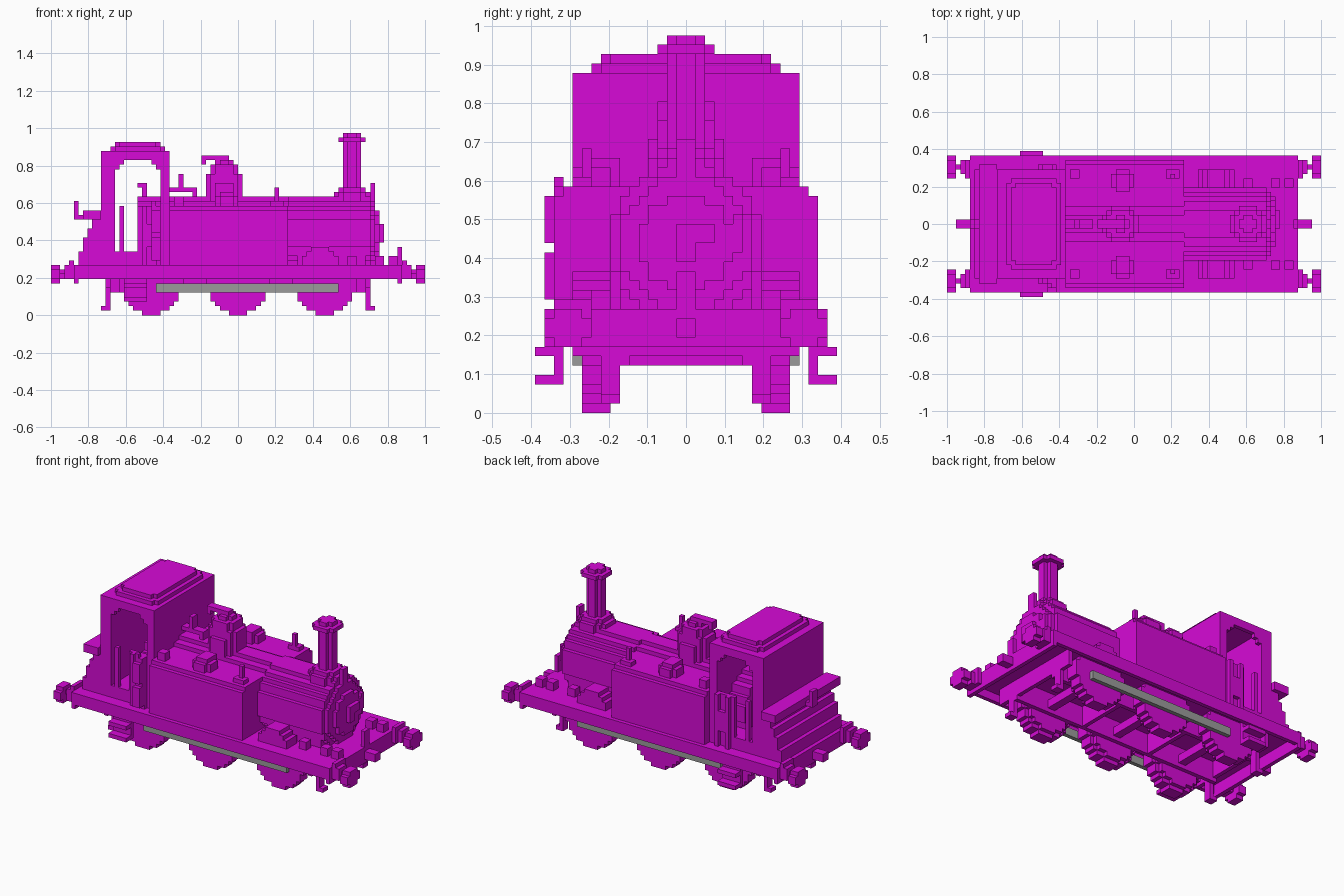
import bpy, bmesh
from math import sqrt
from mathutils import Matrix

U = 2 / 82  # size of one building block

cube = bpy.data.objects.get("Cube")
if cube:
    bpy.data.objects.remove(cube)


def material(name, colour):
    m = bpy.data.materials.new(name)
    m.use_nodes = True
    m.diffuse_color = (*colour, 1)
    m.node_tree.nodes["Principled BSDF"].inputs["Base Color"].default_value = (*colour, 1)
    return m


MAGENTA = material("magenta paint", (0.68, 0.003, 0.68))
GREY = material("rod grey", (0.33, 0.33, 0.33))


def part(name, boxes, mirror="", mat=MAGENTA):
    """Blocky part from (x0, x1, y0, y1, z0, z1) boxes, mirrored over the given axes."""
    for axis in mirror:
        k = 2 * "xy".index(axis)
        boxes = boxes + [b[:k] + (-b[k + 1], -b[k]) + b[k + 2:] for b in boxes]
    bm = bmesh.new()
    for b in boxes:
        lo, hi = b[0::2], b[1::2]
        size = [(h - l) * U for l, h in zip(lo, hi)]
        mid = [(h + l) * U / 2 for l, h in zip(lo, hi)]
        bmesh.ops.create_cube(bm, size=1, matrix=Matrix.LocRotScale(mid, None, size))
    mesh = bpy.data.meshes.new(name)
    bm.to_mesh(mesh)
    bm.free()
    mesh.materials.append(mat)
    ob = bpy.data.objects.new(name, mesh)
    bpy.context.scene.collection.objects.link(ob)
    return ob


def rows(r, top=99):
    """Stepped disc as (half width, row) pairs."""
    n = int(r + 0.5)
    return [(round(sqrt(r * r - (i + 0.5) ** 2)), i) for i in range(-n, n) if i < top]


def disc_x(x0, x1, z, r):
    return [(x0, x1, -h, h, z + i, z + i + 1) for h, i in rows(r)]


def disc_y(x, y0, y1, z, r, top=99):
    return [(x - h, x + h, y0, y1, z + i, z + i + 1) for h, i in rows(r, top)]


def disc_z(x, y, z0, z1, r):
    return [(x - h, x + h, y + i, y + i + 1, z0, z1) for h, i in rows(r)]


def clipped(x0, x1, y0, y1, z0, z1):
    """Slab with its four upright corners notched."""
    return [(x0 + 1, x1 - 1, y0, y1, z0, z1), (x0, x1, y0 + 1, y1 - 1, z0, z1)]


# Footplate, beams and underframe
part("footplate", [(-36, 36, -15, 15, 10, 11)])
part("valance", [(-36, 36, 14, 15, 8, 10)], "y")
part("buffer_beam", [(35, 36, -15, 15, 7, 11)], "x")
part("inner_frame", [(-29, 29, 6, 7, 5, 10)], "y")
part("cross_member", [(28, 29, -12, 12, 6, 10), (9, 10, -7, 7, 5, 10)], "x")
part("guard_iron", [(28, 29, 7, 9, 1, 10), (29, 30, 7, 9, 1, 2)], "xy")

# Wheels, axles and side rods
for label, x in (("rear", -19), ("middle", 0), ("front", 19)):
    part(label + "_wheels", disc_y(x, 8, 11, 7, 6.9, 4) + disc_y(x, 7, 8, 7, 6, 4), "y")
    part(label + "_axle", [(x - 1, x + 1, -7, 7, 6, 8)])
part("side_rod", [(-18, 22, 11, 12, 5, 7)], "y", GREY)
part("footstep", [(-25, -20, 13, 14, 3, 10), (-25, -20, 13, 16, 3, 4),
                  (-25, -20, 13, 16, 6, 7)], "y")

# Buffers and couplings
part("buffer", [(36, 38, 11, 14, 8, 11), (36, 37, 10, 14, 8, 12), (38, 39, 12, 13, 9, 10),
                (39, 41, 11, 14, 7, 11), (39, 41, 10, 15, 8, 10)], "xy")
part("coupling_hook", [(36, 39, -1, 1, 8, 10)], "x")
part("lamp_bracket", [(35, 36, -1, 1, 11, 15), (33, 35, 8, 10, 11, 13)], "y")
part("footplate_fitting", [(30, 32, 8, 10, 11, 13), (24, 26, 8, 10, 11, 13)], "y")
part("splasher", [(14, 22, 8, 12, 11, 13), (15, 21, 8, 12, 13, 14),
                  (16, 20, 8, 12, 14, 15)], "y")

# Boiler, smokebox and door
part("boiler", disc_x(-22, 11, 18, 7.9))
part("smokebox", disc_x(11, 29, 18, 8))
part("smokebox_saddle", [(13, 28, -7, 7, 11, 14)])
part("smokebox_front", disc_x(29, 30, 18, 7) + disc_x(30, 31, 18, 5))
part("door_handle", [(31, 32, -1, 3, 18, 20), (31, 32, -1, 1, 16, 18)])
part("door_hinge", [(30, 31, 5, 6, 17, 21)])
part("front_lamp_iron", [(29, 30, -1, 1, 25, 29)])

# Chimney
part("chimney", [(23, 27, -1, 1, 26, 40), (24, 26, -2, 2, 26, 40)])
part("chimney_base", disc_z(25, 0, 25, 27, 4) + disc_z(25, 0, 27, 28, 3))
part("chimney_cap", disc_z(25, 0, 38, 39, 3) + disc_z(25, 0, 39, 40, 2))

# Dome with its valve pipe
part("dome", disc_z(-3, 0, 25, 29, 4) + clipped(-7, 1, -3, 3, 29, 31)
     + disc_z(-3, 0, 31, 33, 3) + disc_z(-3, 0, 33, 34, 2))
part("valve_pipe", [(-8, -2, -1, 1, 34, 35), (-8, -7, -1, 1, 33, 35), (-4, -2, -1, 1, 33, 35)])
part("whistle", [(-15, -9, -1, 1, 27, 28), (-13, -12, -1, 1, 28, 31), (-10, -9, -1, 1, 26, 27)])

# Side tanks and their fittings
part("side_tank", [(-15, 11, 5, 14, 11, 23), (-15, 11, 5, 13, 23, 24)], "y")
part("tank_filler", clipped(-5, 0, 7, 12, 24, 26) + [(-4, -1, 7, 11, 26, 27)], "y")
part("tank_vent", [(7, 10, 10, 12, 24, 25), (8, 9, 10, 11, 25, 28)], "y")
part("tank_lug", [(-14, -12, 10, 12, 24, 26)], "y")

# Cab with arched doorways
part("cab_rear_wall", [(-30, -27, -12, 12, 11, 36)])
part("cab_front_wall", [(-17, -15, -12, 12, 11, 36)])
part("cab_floor", [(-27, -17, -12, 12, 11, 14)])
part("cab_door_arch", [(-27, -17, 11, 12, 34, 36), (-27, -26, 11, 12, 32, 34),
                       (-26, -25, 11, 12, 33, 34), (-18, -17, 11, 12, 32, 34),
                       (-19, -18, 11, 12, 33, 34)], "y")
part("cab_roof", [(-30, -15, -12, 12, 35, 36)] + clipped(-28, -16, -10, 10, 36, 37)
     + clipped(-27, -17, -9, 9, 37, 38))
part("cab_side_sheet", [(-22, -15, 11, 12, 11, 24)], "y")
part("cab_handrail", [(-26, -25, 11, 12, 14, 24), (-21, -20, 12, 13, 11, 24),
                      (-18, -17, 12, 13, 11, 24), (-20, -18, 12, 13, 15, 20)], "y")
part("reversing_gear", [(-19, -17, -15, -12, 12, 17), (-19, -17, -15, -12, 18, 23),
                        (-19, -17, -14, -12, 17, 24), (-19, -18, -14, -13, 24, 25)])
part("regulator_lever", [(-21, -20, -1, 1, 24, 29), (-22, -20, -1, 1, 28, 29)])

# Rear bunker with lamp iron
part("bunker", [(-32, -30, -12, 12, 11, 23), (-34, -30, -13, 13, 21, 23),
                (-34, -32, -12, 12, 11, 17), (-33, -32, -12, 12, 17, 19),
                (-35, -34, -12, 12, 11, 14)])
part("rear_lamp_iron", [(-36, -34, -1, 1, 21, 22), (-36, -35, -1, 1, 21, 25)])
